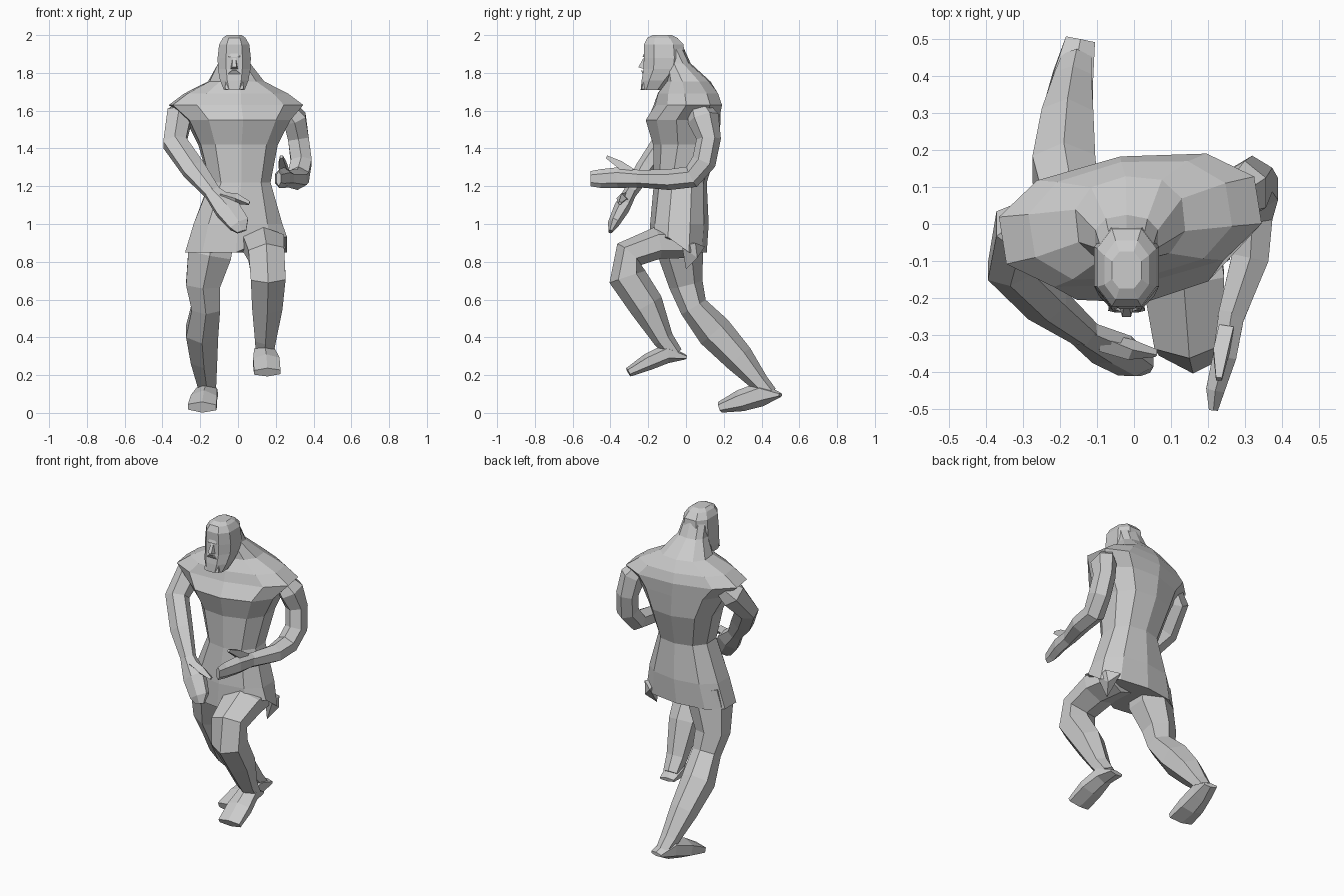
import bpy
import bmesh
import math
from mathutils import Vector, Matrix

default_cube = bpy.data.objects.get("Cube")
if default_cube:
    bpy.data.objects.remove(default_cube, do_unlink=True)

# One plain stone colour for the whole figure
stone = bpy.data.materials.new("stone_grey")
stone.use_nodes = True
stone_colour = (0.6, 0.6, 0.6, 1.0)
stone.diffuse_color = stone_colour
stone.node_tree.nodes["Principled BSDF"].inputs["Base Color"].default_value = stone_colour


def finish(name, bm):
    """Turn a bmesh into a flat shaded object with outward normals."""
    bmesh.ops.recalc_face_normals(bm, faces=bm.faces[:])
    mesh = bpy.data.meshes.new(name)
    bm.to_mesh(mesh)
    bm.free()
    mesh.materials.append(stone)
    part = bpy.data.objects.new(name, mesh)
    bpy.context.collection.objects.link(part)
    return part


def unit_section(sides, boxiness):
    """Rounded polygon scaled to touch -1..1 on both axes."""
    points = []
    for i in range(sides):
        angle = 2 * math.pi * (i + 0.5) / sides
        c, s = math.cos(angle), math.sin(angle)
        points.append((math.copysign(abs(c) ** boxiness, c),
                       math.copysign(abs(s) ** boxiness, s)))
    widest = max(abs(p[0]) for p in points)
    deepest = max(abs(p[1]) for p in points)
    return [(a / widest, b / deepest) for a, b in points]


def loft(name, rings, sides=6, boxiness=1.0, upright=False):
    """Skin rings of (x, y, z, width, depth, optional twist) along their path."""
    bm = bmesh.new()
    section = unit_section(sides, boxiness)
    centres = [Vector(ring[:3]) for ring in rings]
    loops = []
    for i, ring in enumerate(rings):
        before = centres[max(i - 1, 0)]
        after = centres[min(i + 1, len(rings) - 1)]
        along = Vector((0, 0, 1)) if upright else (after - before).normalized()
        side = Vector((1, 0, 0))
        side = (side - along * side.dot(along)).normalized()
        front = along.cross(side)
        if len(ring) > 5:
            turn = Matrix.Rotation(math.radians(ring[5]), 3, along)
            side, front = turn @ side, turn @ front
        loops.append([bm.verts.new(centres[i] + side * a * ring[3] + front * b * ring[4])
                      for a, b in section])
    for lower, upper in zip(loops, loops[1:]):
        for i in range(sides):
            j = (i + 1) % sides
            bm.faces.new((lower[i], lower[j], upper[j], upper[i]))
    bm.faces.new(loops[0])
    bm.faces.new(loops[-1])
    return finish(name, bm)


def hull(name, corners):
    """Small faceted solid wrapped around a few corner points."""
    bm = bmesh.new()
    for corner in corners:
        bm.verts.new(corner)
    bmesh.ops.convex_hull(bm, input=bm.verts[:])
    return finish(name, bm)


# Torso with tunic skirt, twisted at the shoulders, rising into a thick neck
torso = loft("torso_and_tunic", [
    (-.01, -.04, .85, .27, .15),
    (0, -.035, 1.0, .235, .155),
    (.01, -.03, 1.22, .16, .14, 3),
    (0, 0, 1.42, .205, .175, 6),
    (0, -.015, 1.55, .27, .2, 8),
    (-.01, .01, 1.63, .35, .175, 9),
    (-.01, .01, 1.69, .27, .16, 9),
    (-.01, .01, 1.755, .145, .12, 6),
    (-.02, -.04, 1.85, .085, .065),
    (-.02, -.09, 1.95, .07, .07),
], sides=10, boxiness=.85, upright=True)

# Hem lifted over the raised thigh
for vertex in torso.data.vertices:
    if vertex.co.z < .9 and vertex.co.x > .05 and vertex.co.y < 0:
        vertex.co.z = .93

# Head with a squared beard
loft("head", [
    (-.02, -.18, 1.71, .055, .06),
    (-.02, -.155, 1.76, .075, .08),
    (-.02, -.12, 1.82, .086, .105),
    (-.02, -.115, 1.88, .088, .108),
    (-.02, -.118, 1.95, .08, .105),
    (-.02, -.125, 1.985, .06, .08),
    (-.02, -.125, 2.0, .04, .05),
], sides=8, boxiness=.8, upright=True)

# Face features, mirrored about the centre of the face
FACE_X = -.02


def face_piece(name, half):
    hull(name, [(FACE_X + s * x, y, z) for x, y, z in half for s in (-1, 1)])


face_piece("nose", [(.008, -.225, 1.88), (.02, -.22, 1.82), (.012, -.252, 1.83)])
face_piece("brow", [(.06, -.2, 1.91), (.06, -.2, 1.885), (.02, -.23, 1.885), (.02, -.22, 1.91)])
face_piece("moustache", [(.01, -.24, 1.815), (.045, -.225, 1.785), (.03, -.2, 1.8)])
face_piece("beard", [(.04, -.215, 1.79), (.05, -.235, 1.715), (.03, -.24, 1.71), (.04, -.15, 1.715)])

# Right arm reaching down across the belly
loft("right_arm", [
    (-.27, .02, 1.61, .045, .06),
    (-.31, -.01, 1.57, .065, .085),
    (-.335, -.12, 1.43, .062, .06),
    (-.235, -.22, 1.29, .06, .05),
    (-.13, -.3, 1.16, .04, .035),
])
loft("right_hand", [
    (-.14, -.295, 1.17, .04, .035),
    (-.06, -.34, 1.085, .065, .042),
    (.005, -.385, 1.0, .055, .03),
    (.02, -.4, .96, .025, .012),
])
loft("right_thumb", [
    (-.09, -.32, 1.14, .02, .025),
    (-.01, -.34, 1.135, .02, .02),
    (.06, -.35, 1.11, .008, .008),
], sides=4)

# Left arm bent with the forearm pointing forward
loft("left_arm", [
    (.265, .07, 1.61, .045, .06),
    (.3, .09, 1.56, .06, .085),
    (.32, .12, 1.45, .055, .065),
    (.335, .095, 1.33, .055, .065),
    (.32, .03, 1.25, .055, .06),
    (.315, -.09, 1.235, .05, .055),
    (.26, -.26, 1.24, .035, .045),
])
loft("left_hand", [
    (.265, -.24, 1.24, .035, .045),
    (.245, -.36, 1.245, .032, .055),
    (.22, -.45, 1.24, .025, .05),
    (.215, -.505, 1.24, .012, .04),
])
loft("left_thumb", [
    (.25, -.29, 1.27, .02, .025),
    (.235, -.35, 1.315, .02, .02),
    (.23, -.42, 1.355, .008, .008),
], sides=4)

# Right leg trailing behind
loft("right_leg", [
    (-.13, -.02, .95, .11, .11),
    (-.15, -.03, .84, .115, .12),
    (-.185, .0, .68, .09, .09),
    (-.17, .04, .56, .075, .075),
    (-.19, .15, .43, .085, .095),
    (-.18, .28, .29, .07, .08),
    (-.165, .39, .16, .05, .05),
    (-.155, .44, .1, .04, .045),
])
loft("right_foot", [
    (-.145, .5, .095, .04, .012),
    (-.165, .4, .1, .055, .065),
    (-.18, .29, .065, .07, .058),
    (-.19, .18, .03, .075, .03),
])

# Left leg lifted forward
loft("left_leg", [
    (.11, .02, .9, .11, .08),
    (.135, -.15, .9, .11, .085),
    (.15, -.3, .84, .095, .085),
    (.16, -.31, .72, .092, .1),
    (.155, -.21, .57, .08, .092),
    (.145, -.12, .39, .055, .055),
    (.14, -.06, .31, .045, .045),
])
loft("left_foot", [
    (.13, .0, .295, .045, .012),
    (.14, -.1, .315, .055, .052),
    (.15, -.2, .27, .07, .045),
    (.155, -.305, .215, .07, .025),
])

# Loose corner of the skirt behind the lifted thigh
hull("tunic_flap", [(.2, -.02, .9), (.25, .05, .9), (.18, .1, .88), (.25, -.02, .88),
                    (.2, .0, .76), (.24, .06, .82)])
